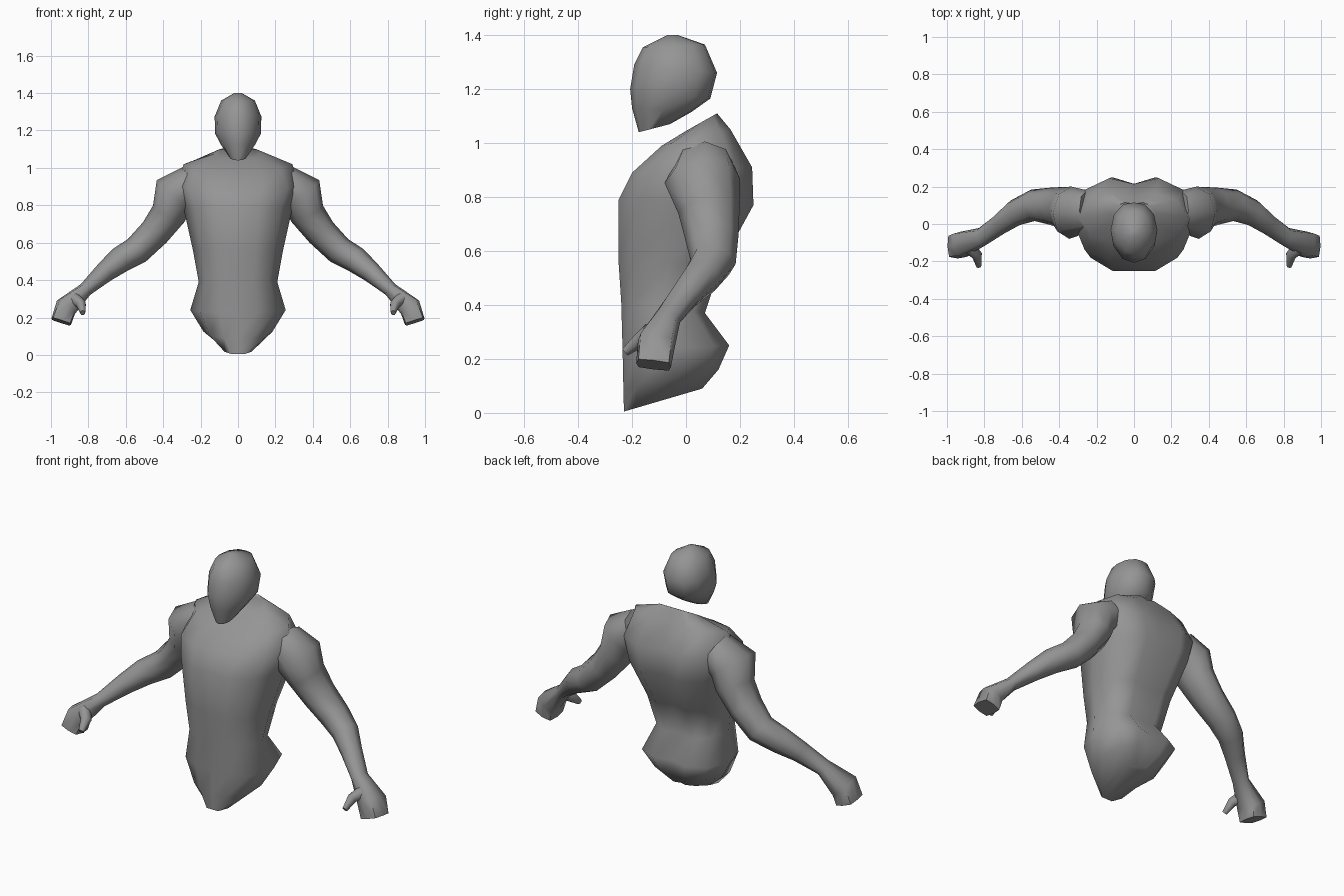
import bpy, bmesh, math
from mathutils import Vector

if "Cube" in bpy.data.objects:
    bpy.data.objects.remove(bpy.data.objects["Cube"])

grey = bpy.data.materials.new("plain grey")
grey.diffuse_color = (0.3, 0.3, 0.3, 1)
grey.use_nodes = True
grey.node_tree.nodes["Principled BSDF"].inputs["Base Color"].default_value = grey.diffuse_color


def loft(name, rings):
    """Skin a list of equal-sized point rings and cap both ends."""
    bm = bmesh.new()
    loops = [[bm.verts.new(p) for p in ring] for ring in rings]
    n = len(loops[0])
    for a, b in zip(loops, loops[1:]):
        for i in range(n):
            j = (i + 1) % n
            bm.faces.new((a[i], a[j], b[j], b[i]))
    bm.faces.new(loops[0])
    bm.faces.new(loops[-1])
    bmesh.ops.recalc_face_normals(bm, faces=bm.faces)
    mesh = bpy.data.meshes.new(name)
    bm.to_mesh(mesh)
    bm.free()
    mesh.materials.append(grey)
    obj = bpy.data.objects.new(name, mesh)
    bpy.context.collection.objects.link(obj)
    bpy.ops.object.select_all(action='DESELECT')
    obj.select_set(True)
    bpy.context.view_layer.objects.active = obj
    bpy.ops.object.shade_smooth_by_angle(angle=math.radians(62))
    return obj


def body_ring(section, yf, zf, yb, zb, hw):
    """Mirrored half section stretched between a front and a back point."""
    half = [(x * hw, yf + t * (yb - yf), zf + t * (zb - zf)) for x, t in section]
    return half + [(-x, y, z) for x, y, z in half[-2:0:-1]]


def limb_rings(stations, sides=8):
    """Rings across a path of x, y, z, in-plane radius, depth radius, roundness."""
    pts = [Vector(s[:3]) for s in stations]
    rings = []
    for i, (*_, ru, rv, p) in enumerate(stations):
        t = (pts[min(i + 1, len(pts) - 1)] - pts[max(i - 1, 0)]).normalized()
        v = Vector((0, 1, 0))
        v = (v - t * v.dot(t)).normalized()
        u = t.cross(v)
        ring = []
        for k in range(sides):
            a = 2 * math.pi * k / sides
            c, s = math.cos(a), math.sin(a)
            c = math.copysign(abs(c) ** p, c) if abs(c) > 1e-6 else 0
            s = math.copysign(abs(s) ** p, s) if abs(s) > 1e-6 else 0
            ring.append(pts[i] + u * c * ru + v * s * rv)
        rings.append(ring)
    return rings


# Torso, from crotch to neck base, with a shallow groove down the spine
torso_section = [(0, 0), (.4, 0), (.8, .14), (1, .5), (.8, .86), (.4, 1), (0, .93)]
torso = [(-.23, .005, .06, .09, .09), (-.232, .09, .12, .16, .185),
         (-.235, .23, .16, .25, .255), (-.24, .41, .07, .37, .21),
         (-.25, .56, .13, .55, .24), (-.25, .79, .25, .77, .29),
         (-.2, .89, .245, .91, .33), (-.09, .99, .165, 1.05, .29),
         (0, 1.045, .115, 1.11, .12)]
loft("torso", [body_ring(torso_section, *r) for r in torso])

# Head, floating above the body
head_section = [(0, 0), (.5, .07), (.9, .3), (1, .52), (.85, .8), (.45, .97), (0, 1)]
head = [(-.175, 1.04, -.06, 1.07, .045), (-.2, 1.13, .02, 1.115, .09),
        (-.207, 1.2, .09, 1.165, .122), (-.192, 1.29, .115, 1.26, .125),
        (-.16, 1.355, .07, 1.365, .09), (-.07, 1.4, -.03, 1.4, .02)]
loft("head", [body_ring(head_section, *r) for r in head])

# Arm with mitten hand, and a short thumb; each mirrored to the other side
arm = [(.24, .07, .92, .10, .11, 1), (.34, .06, .86, .12, .14, 1),
       (.37, .085, .755, .095, .115, 1), (.445, .095, .655, .083, .1, 1),
       (.54, .1, .56, .077, .085, 1), (.635, .06, .505, .07, .072, 1),
       (.715, 0, .44, .055, .058, 1), (.815, -.07, .35, .038, .052, 1),
       (.92, -.11, .255, .06, .07, .5), (.945, -.12, .178, .055, .065, .4)]
thumb = [(.875, -.13, .30, .035, .035, 1), (.838, -.17, .27, .027, .03, 1),
         (.83, -.225, .225, .014, .016, 1)]
for part, stations in (("arm", arm), ("thumb", thumb)):
    rings = limb_rings(stations)
    loft("right_" + part, rings)
    loft("left_" + part, [[(-p.x, p.y, p.z) for p in r] for r in rings])
